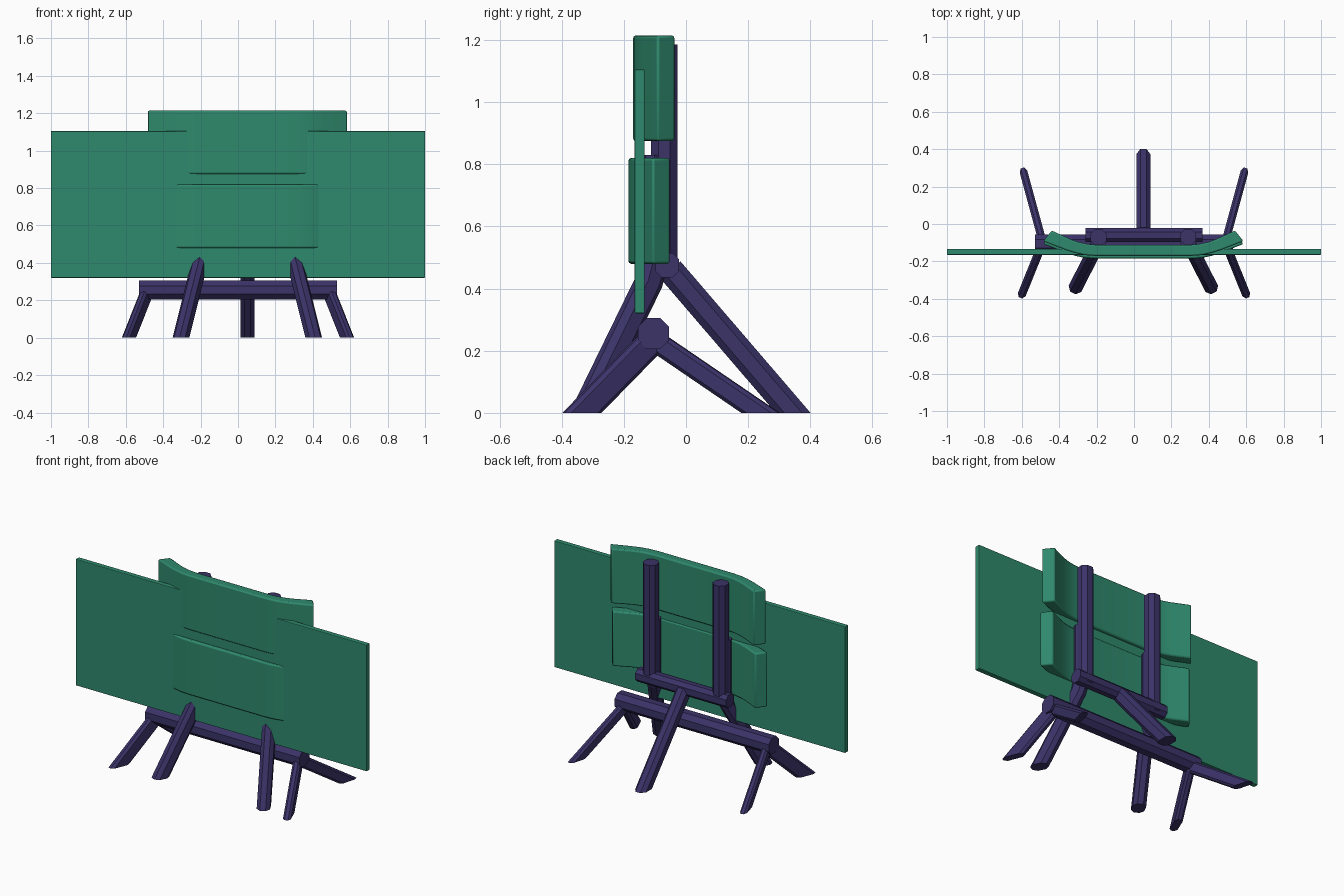
import bpy, bmesh
from mathutils import Vector as V

if "Cube" in bpy.data.objects:
    bpy.data.objects.remove(bpy.data.objects["Cube"])


def material(name, rgb):
    m = bpy.data.materials.new(name)
    m.diffuse_color = (*rgb, 1)
    m.use_nodes = True
    m.node_tree.nodes["Principled BSDF"].inputs["Base Color"].default_value = m.diffuse_color
    return m


GREEN = material("green_paint", (0.028, 0.25, 0.15))
PURPLE = material("purple_paint", (0.043, 0.033, 0.14))


def finish(name, bm, mat, bevel=0):
    bmesh.ops.recalc_face_normals(bm, faces=bm.faces)
    me = bpy.data.meshes.new(name)
    bm.to_mesh(me)
    bm.free()
    me.materials.append(mat)
    ob = bpy.data.objects.new(name, me)
    bpy.context.collection.objects.link(ob)
    if bevel:
        mod = ob.modifiers.new("soft_edges", 'BEVEL')
        mod.width = bevel
        mod.segments = 2
        mod.limit_method = 'ANGLE'
        mod.angle_limit = 0.9
    return ob


def bar(name, path, w, d, chamfer=0.28, ref=None):
    """Eight-sided bar along a path: mitred at bends, cut level where it meets the ground."""
    p = [V(q) for q in path]
    dirs = [(b - a).normalized() for a, b in zip(p, p[1:])]
    u = (V(ref) if ref else dirs[0].cross(V((0, 0, 1)))).normalized()
    v = dirs[0].cross(u).normalized()
    a, b, c = w / 2, d / 2, chamfer * min(w, d)
    section = [(a, b - c), (a - c, b), (c - a, b), (-a, b - c),
               (-a, c - b), (c - a, -b), (a - c, -b), (a, c - b)]
    cur = [p[0] + u * s + v * t for s, t in section]
    bm = bmesh.new()
    rings = []
    for i, q in enumerate(p):
        along = dirs[max(i - 1, 0)]
        if q.z == 0:
            n = V((0, 0, 1))
        elif 0 < i < len(p) - 1:
            n = dirs[i - 1] + dirs[i]
        else:
            n = along
        cur = [k + along * ((q - k).dot(n) / along.dot(n)) for k in cur]
        rings.append([bm.verts.new(k) for k in cur])
    for r, s in zip(rings, rings[1:]):
        for k in range(8):
            bm.faces.new((r[k], r[k - 1], s[k - 1], s[k]))
    bm.faces.new(rings[0])
    bm.faces.new(rings[-1])
    return finish(name, bm, PURPLE)


def prism(name, outline, z0, z1, mat, bevel):
    bm = bmesh.new()
    f = bm.faces.new([bm.verts.new((x, y, z0)) for x, y in outline])
    ext = bmesh.ops.extrude_face_region(bm, geom=[f])["geom"]
    bmesh.ops.translate(bm, vec=(0, 0, z1 - z0),
                        verts=[e for e in ext if isinstance(e, bmesh.types.BMVert)])
    return finish(name, bm, mat, bevel)


# thin wide panel
prism("wide_panel", [(-1, -0.165), (1, -0.165), (1, -0.133), (-1, -0.133)],
      0.32, 1.105, GREEN, 0.004)

# curved back boards, flat in the middle with swept-back ends
CX = 0.05
front = [(0.26, -0.17), (0.315, -0.166), (0.365, -0.155), (0.41, -0.141), (0.535, -0.092)]
back = [(0.49, -0.035), (0.385, -0.083), (0.345, -0.097), (0.30, -0.107), (0.25, -0.112)]
half = front + back
outline = [(CX + x, y) for x, y in half] + [(CX - x, y) for x, y in reversed(half)]
for name, dy, z0, z1 in (("upper_back_board", 0, 0.875, 1.215),
                         ("lower_back_board", -0.015, 0.48, 0.82)):
    ob = prism(name, [(x, y + dy) for x, y in outline], z0, z1, GREEN, 0.008)
    bpy.context.view_layer.objects.active = ob
    ob.select_set(True)
    bpy.ops.object.shade_smooth_by_angle()
    ob.select_set(False)

# back support: posts, bent front legs, cross bar and rear leg
for s, side in ((-1, "left"), (1, "right")):
    x = CX + s * 0.24
    bar(side + "_post", [(x, -0.07, 0.45), (x, -0.07, 1.185)], 0.085, 0.085, ref=(1, 0, 0))
    bar(side + "_front_leg", [(CX + s * 0.355, -0.325, 0), (CX + s * 0.25, -0.12, 0.42),
                              (x, -0.10, 0.50), (x, -0.10, 0.83)], 0.075, 0.085)
bar("cross_bar", [(-0.26, -0.06, 0.475), (0.365, -0.06, 0.475)], 0.075, 0.08, ref=(0, 1, 0))
bar("rear_leg", [(CX, 0.345, 0), (CX, -0.05, 0.46)], 0.075, 0.085)

# low trestle: beam and four splayed legs
bar("trestle_beam", [(-0.53, -0.105, 0.255), (0.53, -0.105, 0.255)], 0.1, 0.1, ref=(0, 1, 0))
for s, side in ((-1, "left"), (1, "right")):
    bar(side + "_trestle_front_leg", [(s * 0.583, -0.335, 0), (s * 0.49, -0.105, 0.235)],
        0.045, 0.088)
    bar(side + "_trestle_rear_leg", [(s * 0.58, 0.24, 0), (s * 0.49, -0.09, 0.225)],
        0.042, 0.068)
